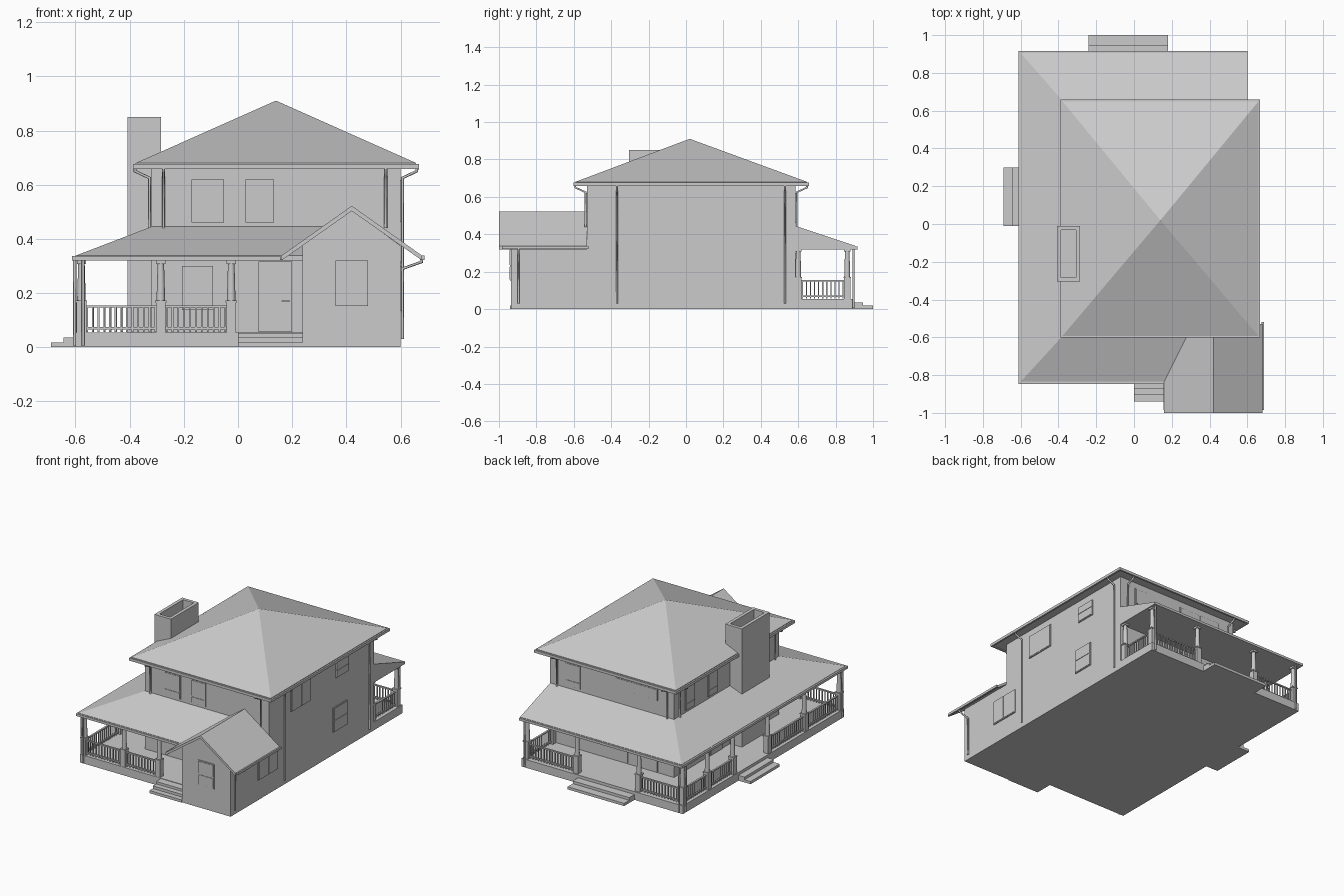
import bpy, bmesh, math
from mathutils import Vector

if "Cube" in bpy.data.objects:
    bpy.data.objects.remove(bpy.data.objects["Cube"])


def finish(name, bm, smooth=False):
    bmesh.ops.recalc_face_normals(bm, faces=bm.faces[:])
    me = bpy.data.meshes.new(name)
    bm.to_mesh(me)
    bm.free()
    ob = bpy.data.objects.new(name, me)
    bpy.context.collection.objects.link(ob)
    if smooth:
        me.polygons.foreach_set("use_smooth", [True] * len(me.polygons))
        me.set_sharp_from_angle(angle=math.radians(35))
    return ob


def loft(name, sections):
    """Skin closed cross-sections and cap both ends."""
    bm = bmesh.new()
    rings = [[bm.verts.new(p) for p in s] for s in sections]
    n = len(rings[0])
    for a, b in zip(rings, rings[1:]):
        for i in range(n):
            bm.faces.new((a[i], a[(i + 1) % n], b[(i + 1) % n], b[i]))
    bm.faces.new(rings[0])
    bm.faces.new(rings[-1])
    return finish(name, bm)


def add_box(bm, x0, x1, y0, y1, z0, z1):
    v = bmesh.ops.create_cube(bm, size=1)["verts"]
    for p in v:
        p.co = ((x0 + x1) / 2 + p.co.x * (x1 - x0), (y0 + y1) / 2 + p.co.y * (y1 - y0),
                (z0 + z1) / 2 + p.co.z * (z1 - z0))


def boxes(name, *items):
    bm = bmesh.new()
    for b in items:
        add_box(bm, *b)
    return finish(name, bm)


def rect(x0, x1, y0, y1, z):
    return [(x0, y0, z), (x1, y0, z), (x1, y1, z), (x0, y1, z)]


def along_y(profile, y0, y1):
    return [[(x, y, z) for x, z in profile] for y in (y0, y1)]


# Walls
X0, X1, Y0, Y1 = -0.32, 0.60, -0.53, 0.585
boxes("house_walls", (X0, X1, Y0, Y1, 0, 0.665))
loft("front_wing_walls", along_y([(0.238, 0), (0.60, 0), (0.60, 0.375), (0.42, 0.505), (0.238, 0.375)], -0.935, Y0))

# Main hip roof with soffit and gutter
EX0, EX1, EY0, EY1 = -0.388, 0.668, -0.602, 0.658
loft("main_roof", [rect(-0.378, 0.658, -0.592, 0.648, 0.663), rect(-0.378, 0.658, -0.592, 0.648, 0.68),
                   rect(0.139, 0.141, 0.019, 0.021, 0.91)])
boxes("main_gutter", (EX0, EX1, EY0, EY0 + .012, .658, .676), (EX0, EX1, EY1 - .012, EY1, .658, .676),
      (EX0, EX0 + .012, EY0, EY1, .658, .676), (EX1 - .012, EX1, EY0, EY1, .658, .676))

# Wrap-around porch: floor, roof, gutter
floor = [(0.238, -.82), (-.60, -.82), (-.60, .89), (.60, .89), (.60, Y1), (X0, Y1), (X0, Y0), (0.238, Y0)]
loft("porch_floor", [[(x, y, z) for x, y in floor] for z in (0, 0.055)])


def wrap(name, o, i, z_out0, z_out1, z_in1, z_in0, xr_front):
    """U-shaped band: o and i are (left, front, back) limits."""
    outer = [(xr_front, o[1]), (o[0], o[1]), (o[0], o[2]), (X1, o[2])]
    inner = [(xr_front, i[1]), (i[0], i[1]), (i[0], i[2]), (X1, i[2])]
    loft(name, [[(*p, z_out0), (*p, z_out1), (*q, z_in1), (*q, z_in0)] for p, q in zip(outer, inner)])


wrap("porch_roof", (-.60, -.835, .905), (X0, Y0, Y1), .32, .338, .445, .32, 0.41)
wrap("porch_gutter", (-.612, -.847, .917), (-.60, -.835, .905), .320, .336, .336, .320, 0.16)

# Front wing gable roof and gutters
gable = [(.16, .338), (.42, .522), (.68, .338), (.68, .320), (.42, .503), (.16, .320)]
loft("front_wing_roof", along_y(gable, -1.0, Y0))
boxes("front_wing_gutters", (.675, .689, -.985, -.52, .322, .338), (.155, .167, -.985, -.84, .322, .338))

# Chimney with open flue
cx0, cx1, cy0, cy1 = -.408, -.285, -.305, -.01
t = .022
loft("chimney", [rect(cx0, cx1, cy0, cy1, 0.05), rect(cx0, cx1, cy0, cy1, .85),
                 rect(cx0 + t, cx1 - t, cy0 + t, cy1 - t, .85), rect(cx0 + t, cx1 - t, cy0 + t, cy1 - t, .74)])

# Steps
boxes("front_steps", (0, .238, -.87, -.82, 0, .052), (0, .238, -.905, -.87, 0, .036), (0, .238, -.94, -.905, 0, .018))
boxes("left_steps", (-.645, -.60, -.01, .30, 0, .036), (-.69, -.645, -.01, .30, 0, .018))
boxes("back_steps", (-.24, .18, .89, .945, 0, .036), (-.24, .18, .945, 1.0, 0, .018))

# Porch columns: square pedestal, tapered round shaft, capital
CX, CF, CB = -.578, -.80, .862
left_y = [CF, -.43, -.04, .33, .60, CB]
spots = [(CX, y) for y in left_y] + [(-.285, CF), (-.025, CF), (-.255, CB), (.205, CB), (.575, CB), (.575, .60)]
for n, (x, y) in enumerate(spots):
    bm = bmesh.new()
    add_box(bm, x - .018, x + .018, y - .018, y + .018, .055, .165)
    add_box(bm, x - .021, x + .021, y - .021, y + .021, .165, .172)
    add_box(bm, x - .017, x + .017, y - .017, y + .017, .308, .322)
    r = bmesh.ops.create_cone(bm, cap_ends=True, segments=16, radius1=.016, radius2=.012, depth=.14)["verts"]
    bmesh.ops.translate(bm, verts=r, vec=(x, y, .24))
    finish(f"porch_column_{n}", bm, True)


# Railings with balusters
def railing(name, a, b):
    a, b = Vector(a), Vector(b)
    lo = (min(a.x, b.x), min(a.y, b.y))
    hi = (max(a.x, b.x), max(a.y, b.y))
    items = [(lo[0] - .006, hi[0] + .006, lo[1] - .006, hi[1] + .006, z, z + .008) for z in (.066, .147)]
    n = max(2, round((b - a).length / .021))
    for k in range(1, n):
        p = a.lerp(b, k / n)
        items.append((p.x - .003, p.x + .003, p.y - .003, p.y + .003, .056, .148))
    boxes(name, *items)


runs = [((CX, CF), (-.285, CF)), ((-.285, CF), (-.025, CF)), ((CX, CB), (-.255, CB)), ((.205, CB), (.575, CB)),
        ((.575, .60), (.575, CB))]
runs += [((CX, p), (CX, q)) for p, q in zip(left_y, left_y[1:]) if p != -.04]
for n, (a, b) in enumerate(runs):
    railing(f"porch_railing_{n}", a, b)

# Windows: (axis, wall position, outward sign)
SIDES = {"front": ("y", Y0, -1), "wing": ("y", -.935, -1), "back": ("y", Y1, 1),
         "right": ("x", X1, 1), "left": ("x", X0, -1)}


def on_wall(side, u0, u1, z0, z1, d):
    axis, w, s = SIDES[side]
    lo, hi = sorted((w - s * .004, w + s * d))
    return (u0, u1, lo, hi, z0, z1) if axis == "y" else (lo, hi, u0, u1, z0, z1)


def window(name, side, u0, u1, z0, z1, split=.35, cols=1):
    """Frame plate plus raised panes; split is the lower sash share (0 for none)."""
    items = [on_wall(side, u0, u1, z0, z1, .006)]
    g, w = .005, (u1 - u0) / cols
    rows = [z0, z0 + (z1 - z0) * split, z1] if split else [z0, z1]
    for c in range(cols):
        for a, b in zip(rows, rows[1:]):
            items.append(on_wall(side, u0 + c * w + g, u0 + (c + 1) * w - g, a + g, b - g, .009))
    boxes(name, *items)


window("upper_front_window_left", "front", -.172, -.052, .46, .62, .3)
window("upper_front_window_right", "front", .028, .133, .46, .62, .3)
window("lower_front_window", "front", -.206, -.092, .138, .30, .45)
window("wing_front_window", "wing", .36, .48, .153, .32, .46)
window("wing_side_window", "right", -.648, -.44, .135, .30, 0, 2)
window("upper_right_sliding_window", "right", -.302, -.092, .462, .618, 0, 2)
window("upper_right_small_window", "right", .178, .315, .508, .615, .5)
window("lower_right_window", "right", .148, .296, .153, .317, .5)
window("upper_back_window", "back", .375, .485, .46, .62, .3)
window("upper_back_wide_window", "back", -.20, .12, .54, .62, 0, 2)
window("back_glass_door", "back", -.20, .12, .06, .30, 0, 3)
window("upper_left_window_a", "left", .13, .23, .46, .62, .3)
window("upper_left_window_b", "left", .37, .47, .46, .62, .3)
window("left_door", "left", .08, .21, .057, .315, 0)

# Front door with six panels and handle
panels = [on_wall("front", .10, .175, z - .01, z + .01, .013) for z in (.092, .131, .170, .209, .248, .287)]
boxes("front_door", on_wall("front", .075, .20, .056, .316, .008), *panels, on_wall("front", .16, .192, .168, .173, .022))


# Downspouts: square-bend pipes from gutter to wall
def pipe(name, pts, r=.006):
    cu = bpy.data.curves.new(name, "CURVE")
    cu.dimensions = "3D"
    cu.bevel_depth, cu.bevel_resolution, cu.use_fill_caps = r, 1, True
    sp = cu.splines.new("POLY")
    sp.points.add(len(pts) - 1)
    for p, c in zip(sp.points, pts):
        p.co = (*c, 1)
    bpy.context.collection.objects.link(bpy.data.objects.new(name, cu))


def spout(name, side, u, ztop, zbot, out):
    axis, w, s = SIDES[side]
    prof = [(out, ztop), (out, ztop - .015), (.007, ztop - .04), (.007, zbot)]
    pipe(name, [(u, w + s * d, z) if axis == "y" else (w + s * d, u, z) for d, z in prof])


for n, (side, u, zt, zb, out) in enumerate([
        ("front", -.275, .665, .44, .062), ("front", .545, .665, .44, .062),
        ("back", -.275, .665, .44, .062), ("back", .545, .665, .44, .062),
        ("left", -.48, .665, .44, .06), ("left", .53, .665, .44, .06),
        ("right", -.37, .665, .03, .06), ("right", .53, .665, .03, .06),
        ("right", -.895, .33, .03, .078)]):
    spout(f"downspout_{n}", side, u, zt, zb, out)
for n, (x, y) in enumerate([(-.603, -.80), (-.572, -.826), (-.603, .862), (-.572, .895), (.575, .895)]):
    pipe(f"porch_downspout_{n}", [(x, y, .325), (x, y, .006)])
